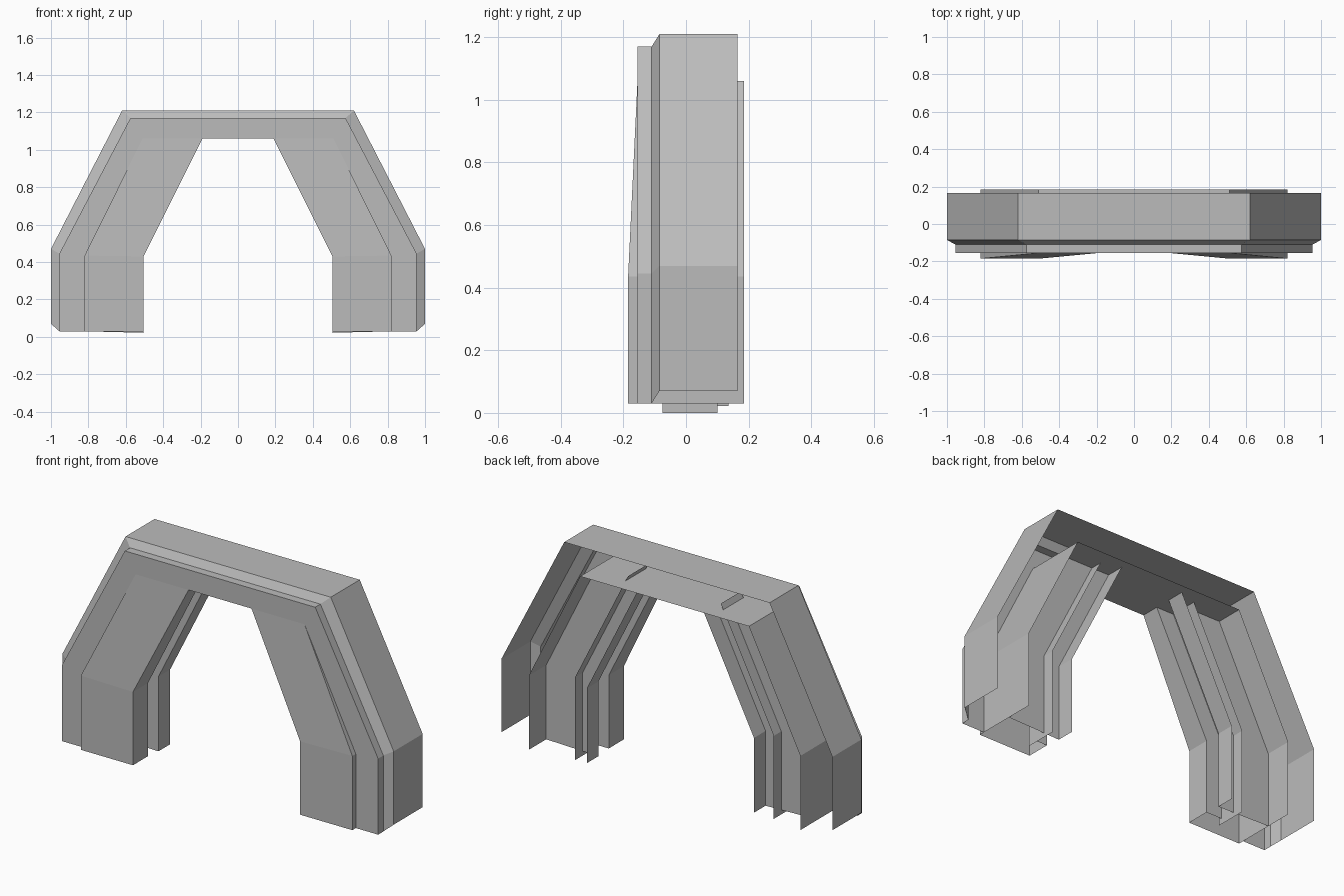
import bpy
import bmesh

cube = bpy.data.objects.get("Cube")
if cube:
    bpy.data.objects.remove(cube, do_unlink=True)

grey = bpy.data.materials.new("plain grey")
grey.use_nodes = True
COLOR = (0.5, 0.5, 0.5, 1)
grey.diffuse_color = COLOR
grey.node_tree.nodes["Principled BSDF"].inputs["Base Color"].default_value = COLOR


def loft(name, rails, sides=(1,)):
    """Sheet stretched between successive rails, repeated on each side."""
    bm = bmesh.new()
    for s in sides:
        rows = [[bm.verts.new((x * s, y, z)) for x, y, z in r] for r in rails]
        for a, b in zip(rows, rows[1:]):
            for i in range(len(a) - 1):
                bm.faces.new((a[i], a[i + 1], b[i + 1], b[i]))
    bmesh.ops.recalc_face_normals(bm, faces=bm.faces)
    mesh = bpy.data.meshes.new(name)
    bm.to_mesh(mesh)
    bm.free()
    mesh.materials.append(grey)
    obj = bpy.data.objects.new(name, mesh)
    bpy.context.collection.objects.link(obj)
    return obj


def at(path, *ys):
    """Place an (x, z) path at one depth, or at one depth per point."""
    ys = ys if len(ys) > 1 else ys * len(path)
    return [(x, y, z) for (x, z), y in zip(path, ys)]


def arch(half):
    """Complete a right-hand path into a full arch."""
    return half + [(-x, z) for x, z in reversed(half)]


# Leg outlines, from foot to top
outer = [(1.0, 0.07), (1.0, 0.47), (0.62, 1.21)]
flange = [(0.955, 0.03), (0.955, 0.445), (0.575, 1.17)]
lining = [(0.82, 0.03), (0.82, 0.435), (0.51, 1.06)]
jamb = [(0.505, 0.03), (0.505, 0.43), (0.19, 1.06)]
rib = [(0.505, 0.022)] + jamb[1:]
channel = [(0.6, 0.0), (0.6, 0.453), (0.28, 1.09)]
BOTH = (1, -1)
panel_depth = (-0.185, -0.185, -0.155)

# Outer casing with chamfer, step and front flange
loft("outer_casing", [at(arch(outer), 0.165), at(arch(outer), -0.085),
                      at(arch(flange), -0.11), at(arch(flange), -0.155),
                      at(arch(lining), -0.155)])

# Inner lining with the ceiling plate
loft("inner_lining", [at(arch(lining), -0.155), at(arch(lining), 0.185)])

# Tapered front panels, turning into the door jambs
step = [(0.6, 0.03)] + channel[1:2] + [(0.295, 1.06)]
loft("front_panels", [at(lining, -0.155), at(lining, *panel_depth),
                      at(jamb, *panel_depth), at(jamb, -0.055),
                      at(step, -0.055)], BOTH)

# Guide channel walls
loft("channel_walls", [at(channel, -0.075), at(channel, 0.1)], BOTH)

# Rear webs with the ribs along their inner edge
loft("rear_ribs", [at(lining, 0.035), at(rib, 0.035), at(rib, 0.135)], BOTH)
